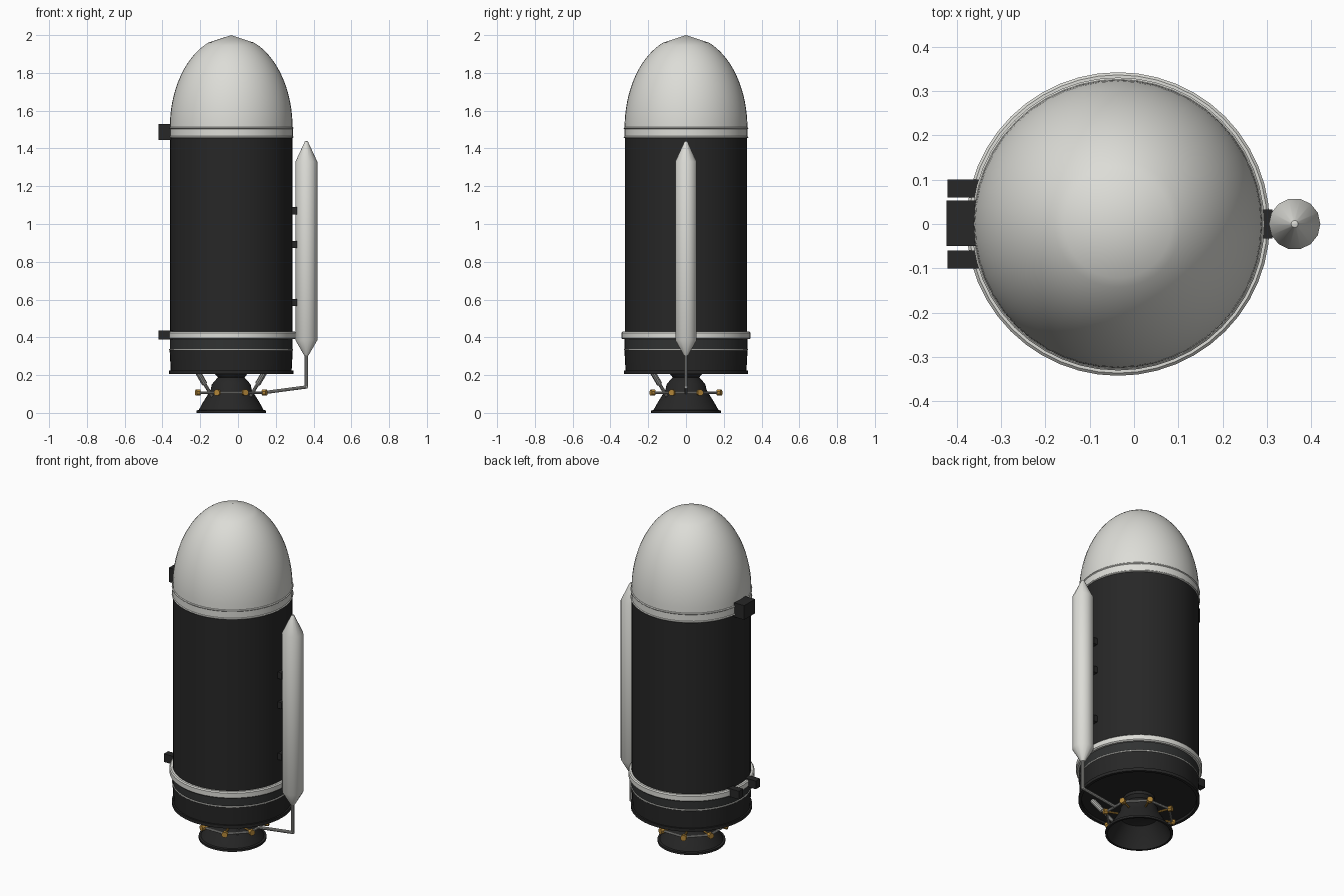
import bpy, bmesh, math
from mathutils import Vector

if "Cube" in bpy.data.objects:
    bpy.data.objects.remove(bpy.data.objects["Cube"])

AXIS = -0.036  # x of the rocket's main axis


def material(name, rgb):
    m = bpy.data.materials.new(name)
    m.use_nodes = True
    col = (*rgb, 1)
    m.diffuse_color = col
    m.node_tree.nodes["Principled BSDF"].inputs["Base Color"].default_value = col
    return m


WHITE = material("warm white", (0.72, 0.72, 0.68))
BLACK = material("charcoal", (0.02, 0.02, 0.02))
GREY = material("dark grey", (0.03, 0.032, 0.032))
STEEL = material("steel", (0.42, 0.42, 0.4))
GOLD = material("brass", (0.45, 0.24, 0.04))


def finish(name, bm, mat, angle=35):
    bmesh.ops.recalc_face_normals(bm, faces=bm.faces)
    mesh = bpy.data.meshes.new(name)
    bm.to_mesh(mesh)
    bm.free()
    mesh.materials.append(mat)
    ob = bpy.data.objects.new(name, mesh)
    bpy.context.collection.objects.link(ob)
    bpy.ops.object.select_all(action='DESELECT')
    ob.select_set(True)
    bpy.context.view_layer.objects.active = ob
    bpy.ops.object.shade_smooth_by_angle(angle=math.radians(angle))
    return ob


def lathe(name, profile, mat, x=AXIS, sides=48, angle=35):
    """Spin (radius, height) points about a vertical line."""
    bm = bmesh.new()
    vs = [bm.verts.new((r, 0, z)) for r, z in profile]
    es = [bm.edges.new(p) for p in zip(vs, vs[1:])]
    bmesh.ops.spin(bm, geom=vs + es, cent=(0, 0, 0), axis=(0, 0, 1),
                   angle=math.tau, steps=sides, use_duplicate=False)
    bmesh.ops.remove_doubles(bm, verts=bm.verts, dist=1e-5)
    bmesh.ops.translate(bm, verts=bm.verts, vec=(x, 0, 0))
    return finish(name, bm, mat, angle)


def band(name, r, z0, z1, mat, lip=0.004):
    """Bevelled ring wrapped around the body."""
    return lathe(name, [(0.31, z0), (r - lip, z0), (r, z0 + lip),
                        (r, z1 - lip), (r - lip, z1), (0.31, z1)], mat)


def box(name, lo, hi, mat):
    bm = bmesh.new()
    bmesh.ops.create_cube(bm, size=1)
    lo, hi = Vector(lo), Vector(hi)
    bmesh.ops.scale(bm, vec=hi - lo, verts=bm.verts)
    bmesh.ops.translate(bm, vec=(lo + hi) / 2, verts=bm.verts)
    return finish(name, bm, mat)


def rod(name, a, b, r, mat, sides=10):
    bm = bmesh.new()
    a, b = Vector(a), Vector(b)
    bmesh.ops.create_cone(bm, cap_ends=True, segments=sides, radius1=r, radius2=r,
                          depth=(b - a).length)
    rot = Vector((0, 0, 1)).rotation_difference(b - a).to_matrix()
    bmesh.ops.rotate(bm, matrix=rot, verts=bm.verts)
    bmesh.ops.translate(bm, vec=(a + b) / 2, verts=bm.verts)
    return finish(name, bm, mat)


def polar(r, degrees, z):
    a = math.radians(degrees)
    return (AXIS + r * math.cos(a), r * math.sin(a), z)


# Nose dome: elliptical, with a shallow cone at the tip
dome = [(0.325 * math.cos(math.radians(t)), 1.51 + 0.485 * math.sin(math.radians(t)))
        for t in range(0, 69, 4)]
lathe("nose_dome", dome + [(0, 2.0)], WHITE)

# Main body and its collars
lathe("main_body", [(0.324, 0.42), (0.324, 1.47)], BLACK)
band("upper_collar", 0.326, 1.46, 1.51, WHITE, 0.001)
band("upper_collar_top_lip", 0.330, 1.503, 1.513, WHITE)
band("upper_collar_bottom_lip", 0.330, 1.455, 1.465, WHITE)
band("lower_collar", 0.342, 0.39, 0.43, WHITE, 0.006)

# Aft skirt with a pale seam, a flange and a recessed bulkhead
lathe("aft_section", [(0.325, 0.335), (0.325, 0.395)], GREY)
band("seam_ring", 0.328, 0.331, 0.339, WHITE, 0.002)
lathe("aft_skirt", [(0.326, 0.333), (0.320, 0.225), (0.329, 0.225), (0.329, 0.207),
                    (0.312, 0.207), (0.312, 0.222), (0, 0.222)], BLACK)

# Engine: chamber, throat and hollow bell
lathe("engine_bell", [(0.085, 0.222), (0.085, 0.205), (0.070, 0.188), (0.085, 0.172),
                      (0.103, 0.150), (0.108, 0.125), (0.125, 0.095), (0.150, 0.055),
                      (0.172, 0.015), (0.184, 0.013), (0.184, 0.0), (0.172, 0.0),
                      (0.145, 0.055), (0.105, 0.11), (0, 0.14)], BLACK, sides=40)

# Manifold ring: brass fittings joined by straight pipes
for i in range(8):
    a = 22.5 + 45 * i
    rod(f"manifold_pipe_{i}", polar(0.185, a, 0.107), polar(0.185, a + 45, 0.107),
        0.007, STEEL, 8)
    rod(f"manifold_fitting_{i}", polar(0.180, a, 0.107), polar(0.202, a, 0.107),
        0.017, GOLD, 8)
    rod(f"manifold_stub_{i}", polar(0.12, a, 0.107), polar(0.185, a, 0.107), 0.006, GOLD, 8)

# Steering actuators: thick sleeve and thin piston
for name, a in (("left", -45), ("right", 225)):
    top, mid, low = polar(0.255, a, 0.222), polar(0.20, a, 0.155), polar(0.145, a, 0.09)
    rod(f"{name}_actuator_sleeve", top, mid, 0.015, STEEL)
    rod(f"{name}_actuator_piston", mid, low, 0.009, STEEL)

# Side tank with pointed ends, brackets and feed line
TANK = 0.362
lathe("side_tank", [(0, 0.30), (0.012, 0.305), (0.058, 0.385), (0.058, 1.33),
                    (0.008, 1.437), (0, 1.44)], WHITE, x=TANK, sides=14, angle=32)
for i, z in enumerate((0.585, 0.892, 1.07)):
    box(f"tank_bracket_{i}", (0.275, -0.033, z - 0.019), (0.312, 0.033, z + 0.019), BLACK)
rod("feed_line_drop", (TANK, 0, 0.31), (TANK, 0, 0.135), 0.009, STEEL)
rod("feed_line_run", (TANK + 0.006, 0, 0.138), (0.135, 0, 0.107), 0.009, STEEL)

# Attachment blocks on the opposite side
box("upper_mount", (-0.422, -0.05, 1.445), (-0.34, 0.053, 1.53), BLACK)
for name, s in (("front", -1), ("back", 1)):
    y0, y1 = sorted((s * 0.06, s * 0.1))
    box(f"{name}_lower_mount", (-0.42, y0, 0.388), (-0.33, y1, 0.437), BLACK)
